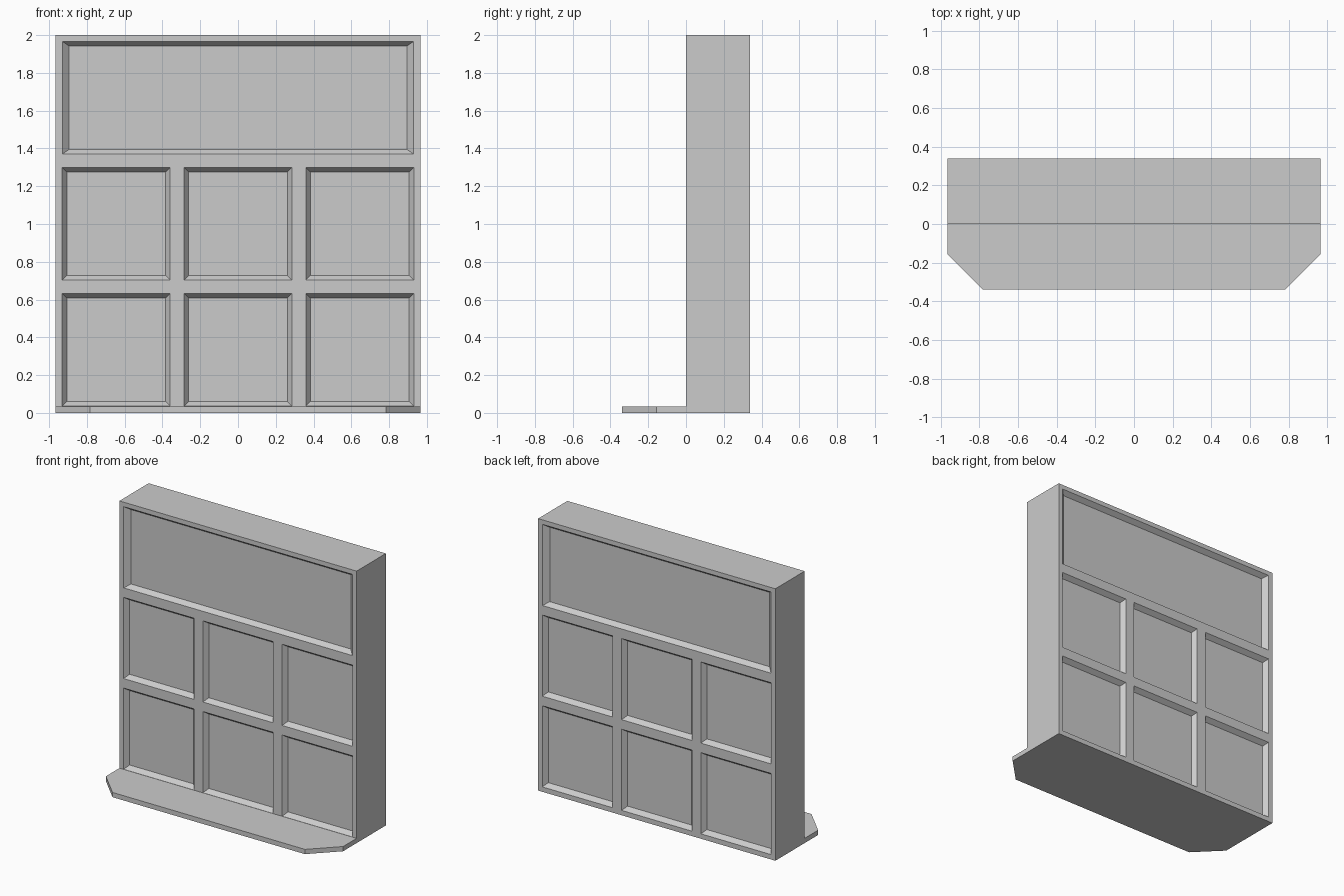
import bpy, bmesh

cube = bpy.data.objects.get("Cube")
if cube:
    bpy.data.objects.remove(cube, do_unlink=True)

W, H, D = 0.965, 2.0, 0.34      # half width, height, depth
RECESS = 0.034                  # depth of the sunken panels
OVER = 0.01                     # how far cutters poke out of the faces

grey = bpy.data.materials.new("plain_grey")
grey.use_nodes = True
grey.diffuse_color = (0.6, 0.6, 0.6, 1)
grey.node_tree.nodes["Principled BSDF"].inputs["Base Color"].default_value = (0.6, 0.6, 0.6, 1)


def make_object(name, bm):
    bmesh.ops.recalc_face_normals(bm, faces=bm.faces)
    mesh = bpy.data.meshes.new(name)
    bm.to_mesh(mesh)
    bm.free()
    mesh.materials.append(grey)
    obj = bpy.data.objects.new(name, mesh)
    bpy.context.collection.objects.link(obj)
    return obj


def add_loft(bm, start, end):
    """Closed solid between two matching outlines."""
    a = [bm.verts.new(p) for p in start]
    b = [bm.verts.new(p) for p in end]
    bm.faces.new(a)
    bm.faces.new(b[::-1])
    for i in range(len(a)):
        j = (i + 1) % len(a)
        bm.faces.new((a[i], b[i], b[j], a[j]))


def rect(x0, x1, z0, z1, y):
    return [(x0, y, z0), (x1, y, z0), (x1, y, z1), (x0, y, z1)]


# Upright slab
bm = bmesh.new()
add_loft(bm, rect(-W, W, 0, H, 0), rect(-W, W, 0, H, D))
wall = make_object("panelled_wall", bm)

# Panels: x centre, half width, bottom, top, side slope inset
panels = [(0, 0.93, 1.37, 1.967, 0.036)]
for x in (-0.645, 0, 0.645):
    for z in (0.036, 0.703):
        panels.append((x, 0.286, z, z + 0.597, 0.025))

# Tapered cutters for both faces of the slab
bm = bmesh.new()
for face_y, inward in ((0, 1), (D, -1)):
    for x, half, z0, z1, dx in panels:
        dz = 0.025
        k = OVER / RECESS
        outer = rect(x - half - dx * k, x + half + dx * k,
                     z0 - dz * k, z1 + dz * k, face_y - inward * OVER)
        inner = rect(x - half + dx, x + half - dx,
                     z0 + dz, z1 - dz, face_y + inward * RECESS)
        add_loft(bm, outer, inner)
cutter = make_object("panel_cutter", bm)
cutter.hide_render = True

cut = wall.modifiers.new("sunken_panels", 'BOOLEAN')
cut.operation = 'DIFFERENCE'
cut.solver = 'EXACT'
cut.object = cutter
bpy.context.view_layer.objects.active = wall
bpy.ops.object.modifier_apply(modifier=cut.name)
bpy.data.objects.remove(cutter, do_unlink=True)

# Front step with clipped corners
outline = [(W, 0), (-W, 0), (-W, -0.157), (-0.783, -D), (0.783, -D), (W, -0.157)]
bm = bmesh.new()
add_loft(bm, [(x, y, 0) for x, y in outline], [(x, y, 0.035) for x, y in outline])
make_object("front_step", bm)
